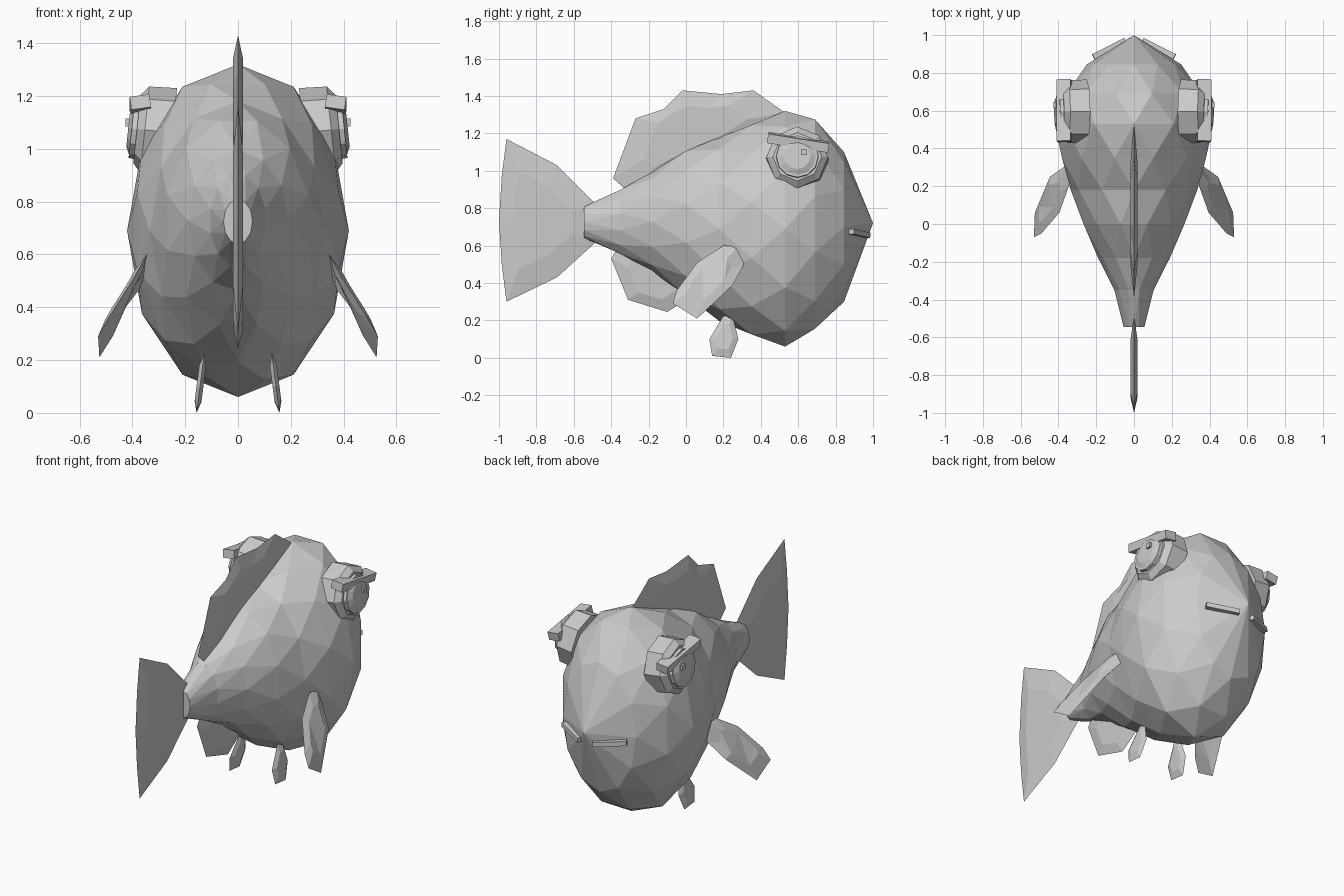
import bpy, bmesh, math
from mathutils import Vector, Matrix

if "Cube" in bpy.data.objects:
    bpy.data.objects.remove(bpy.data.objects["Cube"])

grey = bpy.data.materials.new("light grey")
grey.diffuse_color = (0.6, 0.6, 0.6, 1)
grey.use_nodes = True
grey.node_tree.nodes["Principled BSDF"].inputs["Base Color"].default_value = grey.diffuse_color


def finish(name, bm):
    bmesh.ops.recalc_face_normals(bm, faces=bm.faces[:])
    me = bpy.data.meshes.new(name)
    bm.to_mesh(me)
    bm.free()
    me.materials.append(grey)
    ob = bpy.data.objects.new(name, me)
    bpy.context.collection.objects.link(ob)
    return ob


def lens(name, pts, thick, inner=0.6):
    """Flat fin: sharp rim, thicker towards the middle."""
    bm = bmesh.new()
    pts = [Vector(p) for p in pts]
    n = len(pts)
    c = sum(pts, Vector()) / n
    normal = Vector()
    for i in range(n):
        normal += (pts[i] - c).cross(pts[(i + 1) % n] - c)
    normal.normalize()
    rim = [bm.verts.new(p) for p in pts]
    for s in (-1, 1):
        ring = [bm.verts.new(c + (p - c) * inner + normal * s * thick / 2) for p in pts]
        for i in range(n):
            j = (i + 1) % n
            bm.faces.new((rim[i], rim[j], ring[j], ring[i]))
        bm.faces.new(ring)
    bmesh.ops.triangulate(bm, faces=[f for f in bm.faces if len(f.verts) > 4])
    return finish(name, bm)


# Body: staggered 12-sided rings (y, top, bottom, half width), fanned to the nose
RINGS = [(-0.545, 0.81, 0.64, 0.055), (-0.35, 0.90, 0.555, 0.105),
         (-0.18, 0.995, 0.46, 0.19), (0.0, 1.11, 0.33, 0.27),
         (0.18, 1.18, 0.195, 0.335), (0.35, 1.25, 0.12, 0.385),
         (0.53, 1.32, 0.06, 0.42), (0.69, 1.28, 0.15, 0.36),
         (0.845, 1.10, 0.30, 0.25)]
N = 12
bm = bmesh.new()
rows = []
for k, (y, top, bot, w) in enumerate(RINGS):
    odd = k % 2
    g = 1.025 if odd else 1.0
    row = []
    for i in range(N):
        a = 2 * math.pi * (i + 0.5 * odd) / N
        row.append(bm.verts.new((w * g * math.sin(a), y,
                                 (top + bot) / 2 + (top - bot) / 2 * g * math.cos(a))))
    rows.append(row)
for k in range(len(rows) - 1):
    a, b = rows[k], rows[k + 1]
    for i in range(N):
        j = (i + 1) % N
        if k % 2 == 0:
            bm.faces.new((a[i], a[j], b[i]))
            bm.faces.new((b[i], a[j], b[j]))
        else:
            bm.faces.new((a[i], b[j], b[i]))
            bm.faces.new((a[i], a[j], b[j]))
nose = bm.verts.new((0, 1.0, 0.72))
for i in range(N):
    bm.faces.new((rows[-1][i], rows[-1][(i + 1) % N], nose))
bm.faces.new(rows[0])
finish("body", bm)

# Fins on the centre line, as side outlines (y, z)
CENTRE_FINS = {
    "tail_fin": [(-0.48, 0.82), (-0.69, 1.03), (-0.96, 1.17), (-0.985, 0.97), (-1.0, 0.73),
                 (-0.985, 0.5), (-0.96, 0.30), (-0.69, 0.43), (-0.48, 0.62)],
    "dorsal_fin": [(-0.39, 0.96), (-0.27, 1.28), (-0.12, 1.33), (-0.02, 1.43), (0.19, 1.41),
                   (0.36, 1.43), (0.53, 1.31), (0.3, 1.17), (0.0, 1.04), (-0.3, 0.88)],
    "belly_fin": [(-0.40, 0.53), (-0.31, 0.31), (-0.10, 0.245), (0.0, 0.31), (0.06, 0.36),
                  (-0.1, 0.50), (-0.35, 0.62)],
}
for name, outline in CENTRE_FINS.items():
    lens(name, [(0, y, z) for y, z in outline], 0.036)

# Paired fins
SIDE_FIN = [(0.345, 0.20, 0.60), (0.345, 0.28, 0.595), (0.36, 0.31, 0.50), (0.445, 0.25, 0.39),
            (0.525, 0.06, 0.21), (0.53, -0.07, 0.29), (0.49, -0.05, 0.36), (0.395, 0.06, 0.51)]
LOWER_FIN = [(0.20, 0.225), (0.25, 0.22), (0.28, 0.10), (0.24, 0.0), (0.14, 0.01), (0.125, 0.10)]


def bar(name, loc, size, rot):
    bm = bmesh.new()
    bmesh.ops.create_cube(bm, size=1, matrix=Matrix.Translation(loc) @ rot
                          @ Matrix.Diagonal((*size, 1)))
    return finish(name, bm)


def disc(bm, frame, x0, x1, r0, r1, sides):
    """Tapered round piece between two depths along the eye axis."""
    m = frame @ Matrix.Translation(((x0 + x1) / 2, 0, 0)) @ Matrix.Rotation(math.pi / 2, 4, 'Y')
    bmesh.ops.create_cone(bm, cap_ends=True, segments=sides, radius1=r0, radius2=r1,
                          depth=x1 - x0, matrix=m)


for s, side in ((1, "right"), (-1, "left")):
    lens("side_fin_" + side, [(s * x, y, z) for x, y, z in SIDE_FIN], 0.03)
    lens("lower_fin_" + side, [(s * (0.157 - 0.13 * z), y, z) for y, z in LOWER_FIN], 0.026)

    # Eye: socket, eyeball rim, shallow dome and glint
    flip = Matrix.Diagonal((s, 1, 1, 1))
    frame = flip @ Matrix.Translation((0, 0.595, 1.035)) @ Matrix.Rotation(math.radians(-6), 4, 'Y')
    parts = {"eye_socket_": [(0.25, 0.355, 0.17, 0.165, 8), (0.355, 0.385, 0.165, 0.13, 8)],
             "eye_": [(0.34, 0.405, 0.118, 0.112, 12), (0.405, 0.418, 0.10, 0.07, 12)]}
    for name, pieces in parts.items():
        bm = bmesh.new()
        for p in pieces:
            disc(bm, frame, *p)
        finish(name + side, bm)
    bar("eye_glint_" + side, (s * 0.417, 0.63, 1.10), (0.02, 0.03, 0.03), Matrix())

    # Brow
    bar("brow_" + side, (s * 0.37, 0.6, 1.152), (0.075, 0.33, 0.05),
        Matrix.Rotation(math.radians(-9), 4, 'X') @ Matrix.Rotation(s * math.radians(8), 4, 'Y'))

    # Mouth half, lying along the slope beside the nose
    a, b = Vector((s * 0.215, 0.885, 0.675)), Vector((s * 0.045, 0.972, 0.655))
    rot = (b - a).to_track_quat('X', 'Z').to_matrix().to_4x4()
    bar("mouth_" + side, (a + b) / 2, ((b - a).length, 0.03, 0.028), rot)
